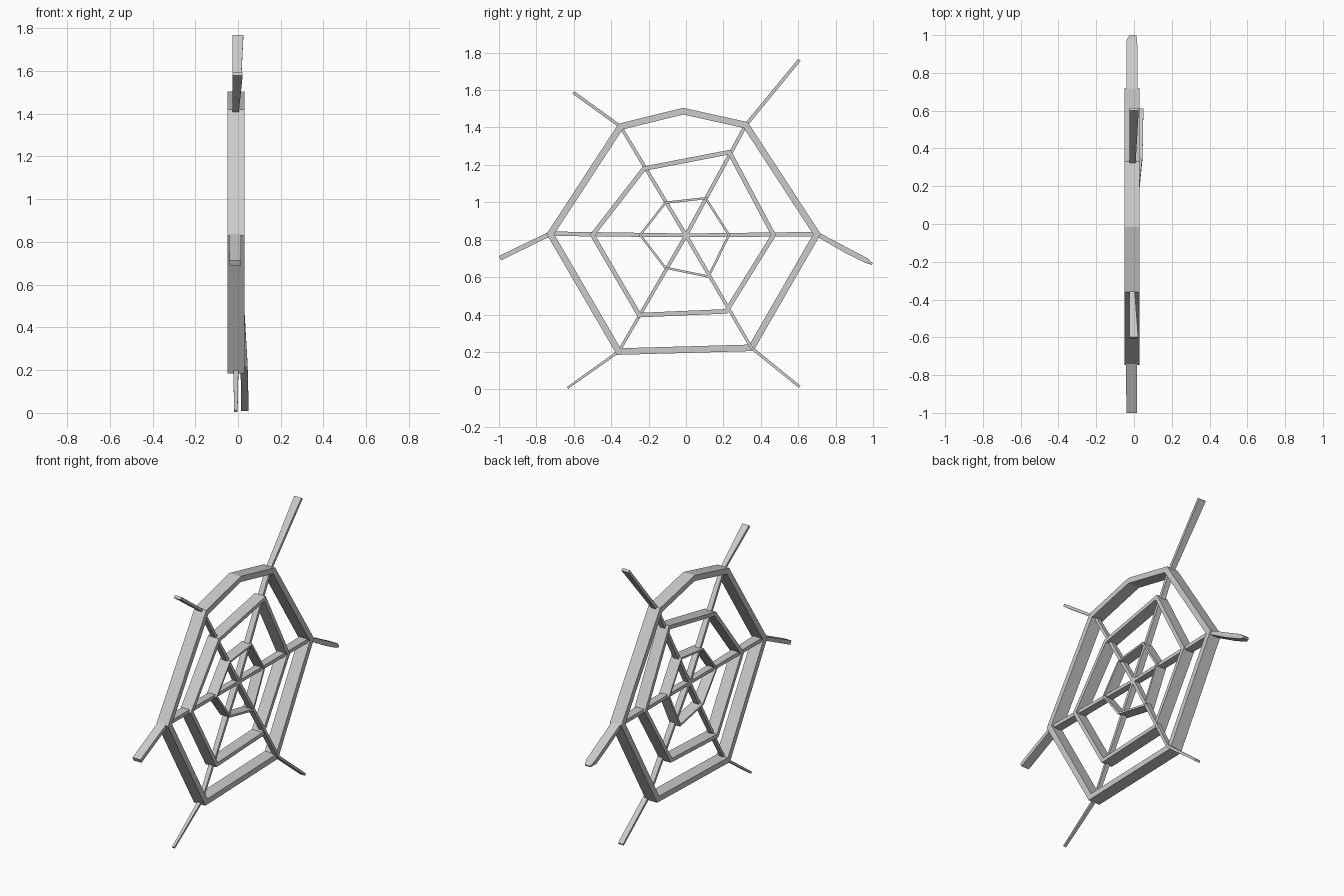
import bpy, bmesh
from mathutils import Vector

if "Cube" in bpy.data.objects:
    bpy.data.objects.remove(bpy.data.objects["Cube"])


def beam(name, pts, closed=False):
    """Mitred flat-sided beam. Each point: (y, z, width, x_min, x_max)."""
    n = len(pts)
    pos = [Vector(p[:2]) for p in pts]
    bm = bmesh.new()
    sections = []
    for i, (y, z, w, x0, x1) in enumerate(pts):
        dirs = []
        if closed or i > 0:
            dirs.append((pos[i] - pos[i - 1]).normalized())
        if closed or i < n - 1:
            dirs.append((pos[(i + 1) % n] - pos[i]).normalized())
        normals = [Vector((-d.y, d.x)) for d in dirs]
        m = sum(normals, Vector((0, 0))).normalized()
        m *= w / 2 / max(m.dot(normals[0]), 0.3)
        corners = ((x0, 1), (x1, 1), (x1, -1), (x0, -1))
        sections.append([bm.verts.new((x, y + s * m.x, z + s * m.y)) for x, s in corners])
    for i in range(n if closed else n - 1):
        a, b = sections[i], sections[(i + 1) % n]
        for k in range(4):
            j = (k + 1) % 4
            bm.faces.new((a[k], a[j], b[j], b[k]))
    if not closed:
        bm.faces.new(sections[0])
        bm.faces.new(sections[-1][::-1])
    bmesh.ops.recalc_face_normals(bm, faces=bm.faces)
    mesh = bpy.data.meshes.new(name)
    bm.to_mesh(mesh)
    bm.free()
    obj = bpy.data.objects.new(name, mesh)
    bpy.context.collection.objects.link(obj)
    return obj


def ring(name, pts, width, x0, x1):
    beam(name, [(y, z, width, x0, x1) for y, z in pts], closed=True)


# Three web rings
ring("outer_ring", [(-0.015, 1.487), (0.32, 1.413), (0.70, 0.83), (0.35, 0.222),
                    (-0.36, 0.202), (-0.725, 0.83), (-0.35, 1.405)], 0.035, -0.05, 0.03)
ring("middle_ring", [(0.232, 1.268), (0.468, 0.825), (0.215, 0.417),
                     (-0.25, 0.397), (-0.50, 0.825), (-0.225, 1.18)], 0.024, -0.048, 0.028)
ring("inner_ring", [(0.105, 1.022), (0.23, 0.825), (0.12, 0.603),
                    (-0.11, 0.65), (-0.245, 0.825), (-0.11, 0.998)], 0.012, -0.045, 0.025)

# Spokes from the hub through the rings to the anchor ends
hub = (0, 0.823, 0.02, -0.03, 0.01)
beam("upper_right_spoke", [hub, (0.32, 1.413, 0.019, -0.025, 0.008),
                           (0.607, 1.762, 0.017, -0.025, 0.025)])
beam("upper_left_spoke", [hub, (-0.35, 1.405, 0.017, -0.025, 0.003),
                          (-0.602, 1.587, 0.017, -0.025, 0.022)])
beam("lower_right_spoke", [hub, (0.35, 0.222, 0.016, 0.012, 0.045),
                           (0.607, 0.014, 0.014, 0.015, 0.05)])
beam("lower_left_spoke", [hub, (-0.36, 0.202, 0.015, -0.022, 0.002),
                          (-0.633, 0.008, 0.012, -0.018, -0.002)])
beam("right_spoke", [hub, (0.70, 0.83, 0.024, -0.04, 0.02),
                     (0.86, 0.742, 0.03, -0.04, 0.018),
                     (0.965, 0.688, 0.028, -0.04, 0.017),
                     (0.996, 0.67, 0.01, -0.025, 0.012)])
beam("left_spoke", [hub, (-0.725, 0.832, 0.024, -0.043, 0.015),
                    (-0.995, 0.701, 0.026, -0.04, 0.015)])
